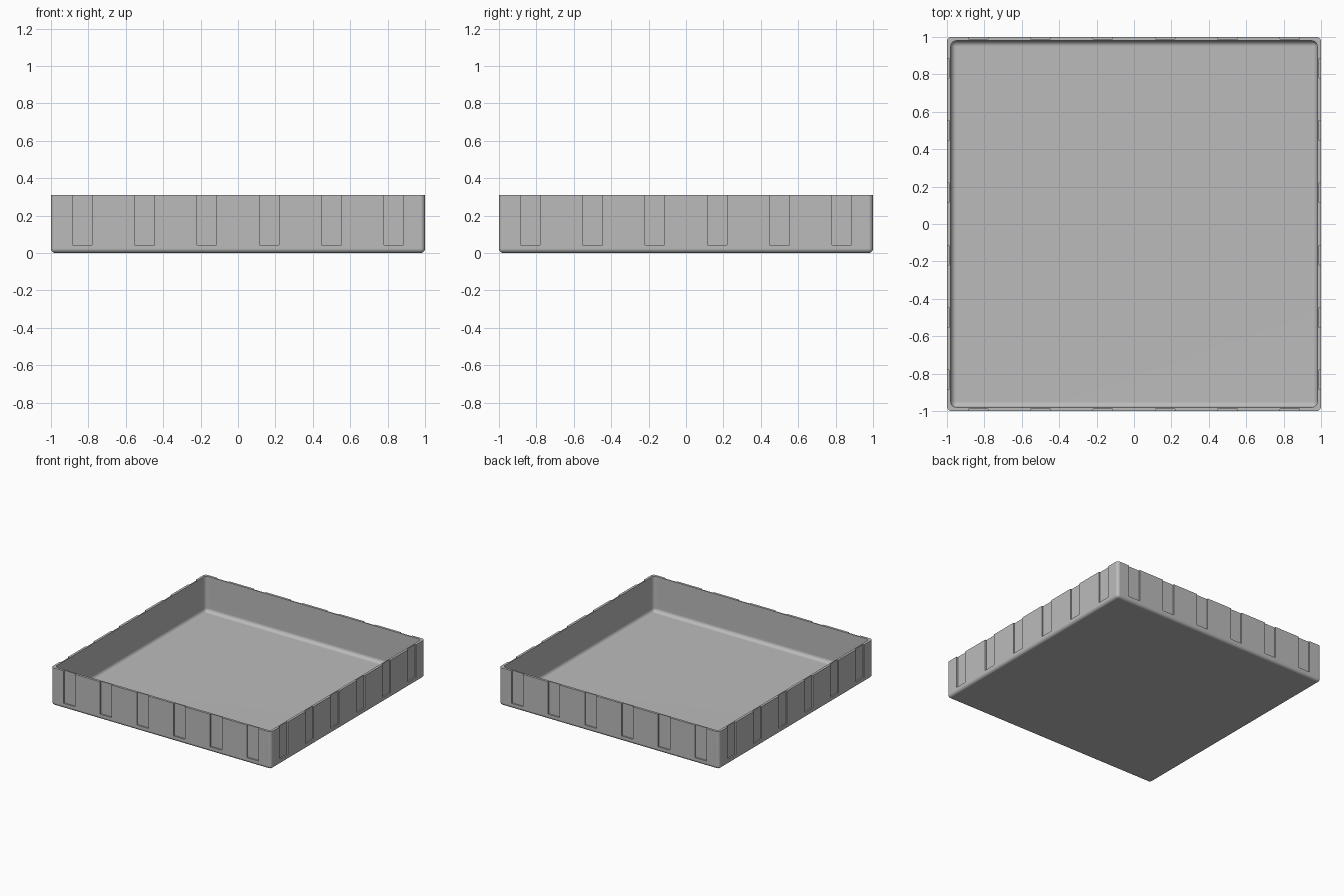
import bpy, bmesh, math
from mathutils import Matrix, Vector

HEIGHT, WALL, FLOOR = 0.31, 0.02, 0.02
GROOVE_WIDTH, GROOVE_DEPTH, GROOVE_BOTTOM = 0.105, 0.011, 0.043

if "Cube" in bpy.data.objects:
    bpy.data.objects.remove(bpy.data.objects["Cube"], do_unlink=True)

grey = bpy.data.materials.new("grey plastic")
grey.use_nodes = True
COLOUR = (0.5, 0.5, 0.5, 1)
grey.diffuse_color = COLOUR
grey.node_tree.nodes["Principled BSDF"].inputs["Base Color"].default_value = COLOUR


def add_box(bm, lo, hi):
    lo, hi = Vector(lo), Vector(hi)
    matrix = Matrix.Translation((lo + hi) / 2) @ Matrix.Diagonal((*(hi - lo), 1))
    return bmesh.ops.create_cube(bm, size=1, matrix=matrix)["verts"]


def make_object(name, bm):
    mesh = bpy.data.meshes.new(name)
    bm.to_mesh(mesh)
    bm.free()
    mesh.materials.append(grey)
    obj = bpy.data.objects.new(name, mesh)
    bpy.context.collection.objects.link(obj)
    return obj


def rounded_block(name, half, bottom, top, radius):
    """Square block with rounded upright and bottom edges and a sharp top."""
    bm = bmesh.new()
    add_box(bm, (-half, -half, bottom), (half, half, top))
    edges = [e for e in bm.edges if min(v.co.z for v in e.verts) < bottom + 0.001]
    bmesh.ops.bevel(bm, geom=edges, offset=radius, segments=5,
                    profile=0.5, affect='EDGES')
    return make_object(name, bm)


# Tray body and the block that hollows it
tray = rounded_block("tray", 1, 0, HEIGHT, 0.025)
hollow = rounded_block("hollow_cutter", 1 - WALL, FLOOR, HEIGHT + 0.1, 0.03)

# Upright grooves, six on each outer wall
bm = bmesh.new()
for side in range(4):
    turn = Matrix.Rotation(side * math.pi / 2, 4, 'Z')
    for i in range(6):
        x = (i - 2.5) / 3
        verts = add_box(bm, (x - GROOVE_WIDTH / 2, -1.1, GROOVE_BOTTOM),
                        (x + GROOVE_WIDTH / 2, -1 + GROOVE_DEPTH, HEIGHT + 0.1))
        bmesh.ops.transform(bm, matrix=turn, verts=verts)
grooves = make_object("groove_cutter", bm)

# Cut, then drop the cutters
bpy.ops.object.select_all(action='DESELECT')
tray.select_set(True)
bpy.context.view_layer.objects.active = tray
for cutter in (hollow, grooves):
    cutter.hide_render = True
    cut = tray.modifiers.new("cut", 'BOOLEAN')
    cut.operation, cut.solver, cut.object = 'DIFFERENCE', 'EXACT', cutter
    bpy.ops.object.modifier_apply(modifier=cut.name)
    bpy.data.objects.remove(cutter, do_unlink=True)

# Smooth fillets with flat walls
bpy.ops.object.shade_smooth_by_angle(angle=math.radians(40))
normals = tray.modifiers.new("flat walls", 'WEIGHTED_NORMAL')
normals.keep_sharp = True
